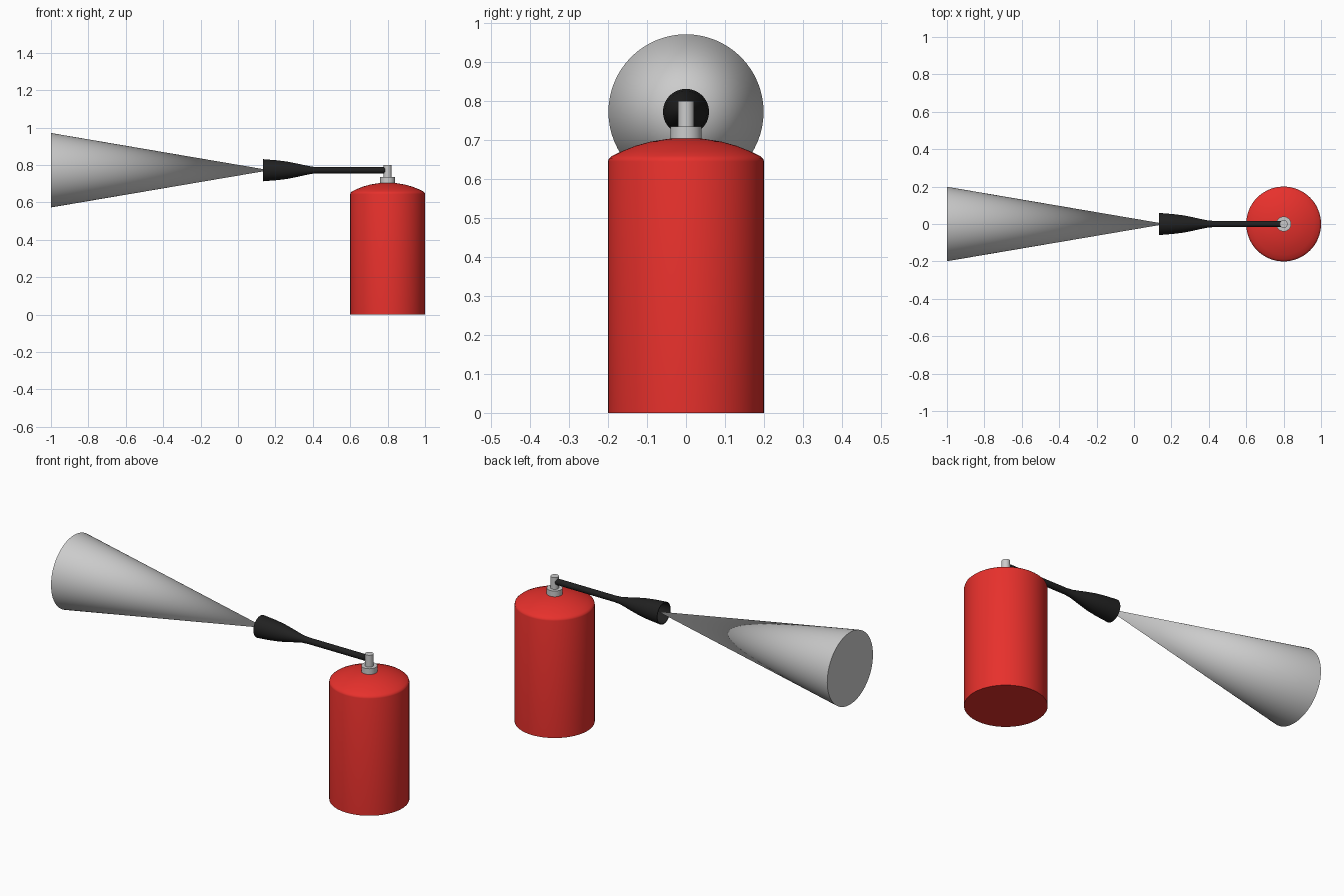
import bpy, bmesh
from math import pi, cos, sin, radians
from mathutils import Matrix

if "Cube" in bpy.data.objects:
    bpy.data.objects.remove(bpy.data.objects["Cube"])

BX, HZ = 0.8, 0.772  # bottle axis and hose height


def material(name, rgb):
    m = bpy.data.materials.new(name)
    m.diffuse_color = (*rgb, 1)
    m.use_nodes = True
    m.node_tree.nodes["Principled BSDF"].inputs["Base Color"].default_value = m.diffuse_color
    return m


def lathe(name, profile, matrix, mat=None, n=64):
    """Spin (radius, height) points around the local z axis; radius 0 closes to a point."""
    bm = bmesh.new()
    rings = []
    for r, h in profile:
        count = n if r > 0 else 1
        rings.append([bm.verts.new((r * cos(2 * pi * i / n), r * sin(2 * pi * i / n), h))
                      for i in range(count)])
    for a, b in zip(rings, rings[1:]):
        for i in range(n):
            j = (i + 1) % n
            loop = [a[i % len(a)], a[j % len(a)], b[j % len(b)], b[i % len(b)]]
            bm.faces.new(list(dict.fromkeys(loop)))
    bmesh.ops.recalc_face_normals(bm, faces=bm.faces)
    bm.transform(matrix)
    me = bpy.data.meshes.new(name)
    bm.to_mesh(me)
    bm.free()
    ob = bpy.data.objects.new(name, me)
    bpy.context.collection.objects.link(ob)
    if mat:
        me.materials.append(mat)
    bpy.ops.object.select_all(action='DESELECT')
    ob.select_set(True)
    bpy.context.view_layer.objects.active = ob
    bpy.ops.object.shade_smooth_by_angle(angle=radians(35))
    return ob


red = material("red_paint", (0.8, 0.03, 0.025))
black = material("black_rubber", (0.015, 0.015, 0.015))

upright = Matrix.Translation((BX, 0, 0))
# local z becomes world x
sideways = Matrix.Translation((0, 0, HZ)) @ Matrix.Rotation(pi / 2, 4, 'Y')

# Bottle with domed shoulder
lathe("bottle", [(0, 0), (0.2, 0), (0.2, 0.645), (0.198, 0.652), (0.19, 0.659),
                 (0.165, 0.671), (0.13, 0.685), (0.09, 0.696), (0.045, 0.703), (0, 0.706)],
      upright, red)

# Collar and valve stem
lathe("collar", [(0, 0.695), (0.04, 0.695), (0.04, 0.735), (0, 0.735)], upright)
lathe("valve_stem", [(0, 0.73), (0.021, 0.73), (0.021, 0.8), (0, 0.8)], upright)

# Hose flaring into an open hollow nozzle
flare = [(0.0165, 0.43), (0.019, 0.395), (0.026, 0.36), (0.036, 0.315),
         (0.046, 0.265), (0.053, 0.21), (0.059, 0.135)]
inner = [(r - 0.004, x) for r, x in reversed(flare)]
lathe("hose_and_nozzle", [(0, 0.795), (0.0165, 0.795)] + flare + inner + [(0, 0.43)],
      sideways, black)

# Spray cone
lathe("spray_cone", [(0, -1), (0.199, -1), (0, 0.17)], sideways)
